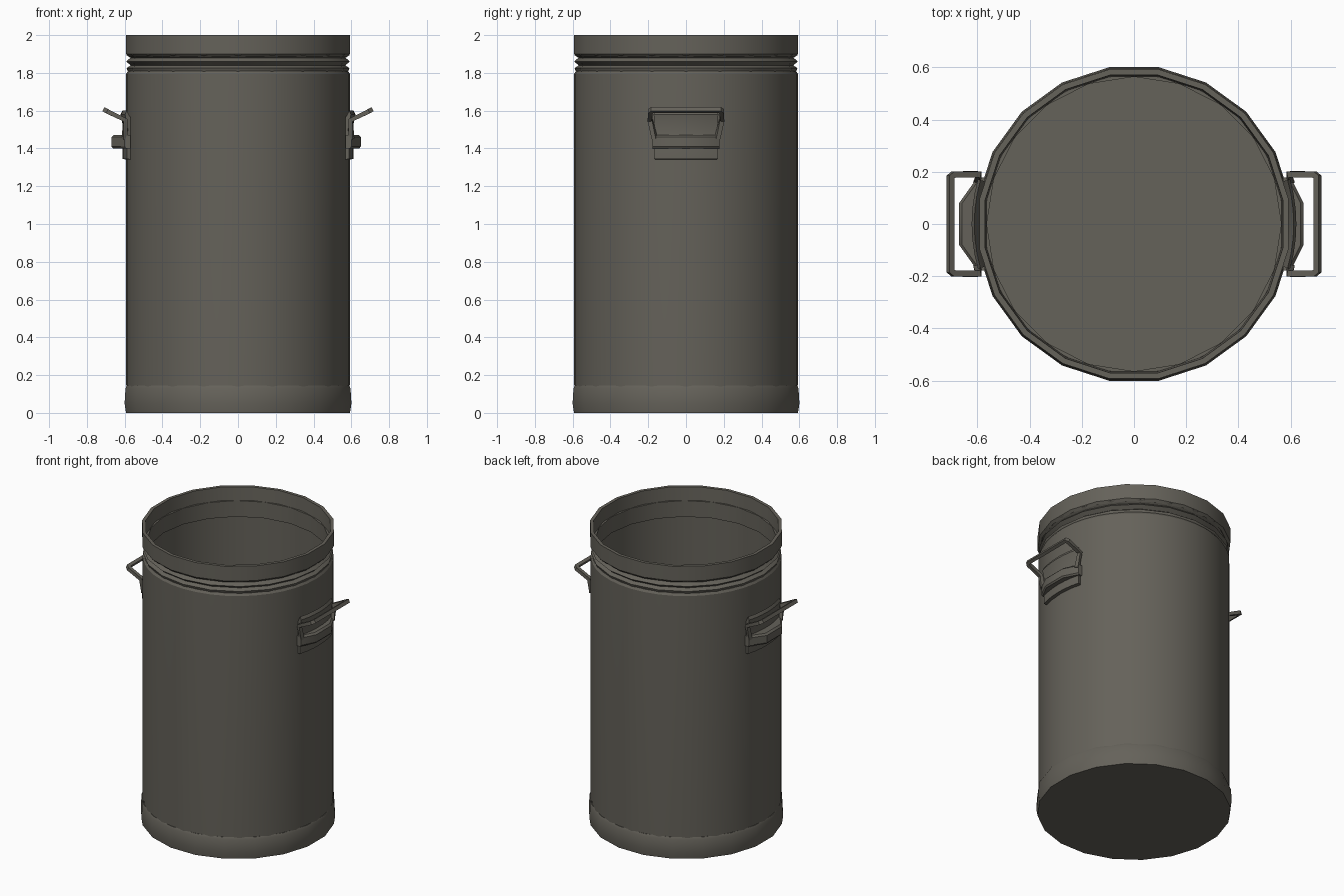
import bpy, bmesh, math
from mathutils import Vector

cube = bpy.data.objects.get("Cube")
if cube:
    bpy.data.objects.remove(cube, do_unlink=True)

metal = bpy.data.materials.new("dull grey metal")
metal.use_nodes = True
colour = (0.13, 0.122, 0.102, 1)
metal.diffuse_color = colour
bsdf = next(n for n in metal.node_tree.nodes if n.type == 'BSDF_PRINCIPLED')
bsdf.inputs["Base Color"].default_value = colour


def finish(name, bm, angle=30):
    """Turn a bmesh into a shaded object."""
    bmesh.ops.recalc_face_normals(bm, faces=bm.faces)
    mesh = bpy.data.meshes.new(name)
    bm.to_mesh(mesh)
    bm.free()
    obj = bpy.data.objects.new(name, mesh)
    bpy.context.collection.objects.link(obj)
    mesh.materials.append(metal)
    bpy.ops.object.select_all(action='DESELECT')
    obj.select_set(True)
    bpy.context.view_layer.objects.active = obj
    bpy.ops.object.shade_smooth_by_angle(angle=math.radians(angle))
    return obj


def skin(name, rings, loop=False):
    """Bridge closed cross-sections, capping the ends unless looped."""
    bm = bmesh.new()
    rows = [[bm.verts.new(p) for p in ring] for ring in rings]
    pairs = list(zip(rows, rows[1:])) + ([(rows[-1], rows[0])] if loop else [])
    for a, b in pairs:
        for i in range(len(a)):
            j = (i + 1) % len(a)
            bm.faces.new((a[i], a[j], b[j], b[i]))
    if not loop:
        bm.faces.new(rows[0])
        bm.faces.new(rows[-1])
    return finish(name, bm)


def turned(name, profile, phase=0, sides=20, loop=False):
    """Turn a radius/height profile round the vertical axis."""
    turn = [math.tau * (i + phase) / sides for i in range(sides)]
    return skin(name, [[(r * math.cos(a), r * math.sin(a), z) for a in turn]
                       for r, z in profile], loop)


# Can: base band, open body and collar with rolled grooves
turned("base_band", [(0.6, 0), (0.608, 0.05), (0.603, 0.13), (0.596, 0.145),
                     (0.57, 0.145), (0.57, 0.01)], phase=0.5)
turned("body", [(0.588, 0.02), (0.592, 0.16), (0.592, 1.795), (0.582, 1.81),
                (0.578, 1.81), (0.578, 0.02)], sides=40, loop=True)
turned("collar_grooves", [(0.58, 1.8), (0.59, 1.825), (0.568, 1.84),
                          (0.592, 1.86), (0.57, 1.88), (0.592, 1.895),
                          (0.578, 1.91), (0.564, 1.91), (0.564, 1.8)], loop=True)
turned("rim", [(0.585, 1.885), (0.6, 1.9), (0.6, 2), (0.578, 2),
               (0.572, 1.9)], phase=0.5, loop=True)


def curved_plate(name, side, profile, half_width):
    """Sweep a radius/height section along the curved wall of one side."""
    reach = math.asin(half_width / 0.6)
    turn = [reach * (i / 3 - 1) for i in range(7)]
    return skin(name, [[(side * r * math.cos(a), r * math.sin(a), z)
                        for r, z in profile] for a in turn])


def square_rod(name, points, thickness):
    """Sweep a square section along a path with mitred corners."""
    path = [Vector(p) for p in points]
    rings = []
    tilt = Vector((-0.45, 0, 0.9)).normalized()
    for i, p in enumerate(path):
        before = (p - path[max(i - 1, 0)]).normalized()
        after = (path[min(i + 1, len(path) - 1)] - p).normalized()
        along = (before + after).normalized()
        u = along.cross(tilt).normalized()
        v = u.cross(along)
        h = thickness / 2
        rings.append([p + u * s * h + v * t * h
                      for s, t in ((-1, -1), (1, -1), (1, 1), (-1, 1))])
    return skin(name, rings)


for label, side, bulge in (("left", 1, 0.65), ("right", -1, 0.67)):
    # Mounting plate with a flared upper lip
    curved_plate(label + "_handle_plate", side,
                 [(0.585, 1.34), (0.612, 1.345), (0.612, 1.46), (0.606, 1.5),
                  (0.622, 1.58), (0.612, 1.6), (0.585, 1.55)], 0.165)

    # Bulging hinge sleeve
    stations = [(-0.178, 0.6), (-0.08, bulge), (0.08, bulge), (0.178, 0.6)]
    skin(label + "_hinge_sleeve",
         [[(side * x, y, z) for x, z in
           ((0.57, 1.4), (x - 0.008, 1.4), (x, 1.41), (x, 1.46),
            (x - 0.012, 1.472), (0.57, 1.47))] for y, x in stations])

    # Bent carrying bail
    half = [(0.6, 0.165, 1.45), (0.597, 0.19, 1.55), (0.69, 0.19, 1.595),
            (0.703, 0.18, 1.603)]
    path = half + [(x, -y, z) for x, y, z in reversed(half)]
    bail = square_rod(label + "_handle_bail", path, 0.024)
    if side < 0:
        for v in bail.data.vertices:
            v.co.x *= -1
        bail.data.flip_normals()
